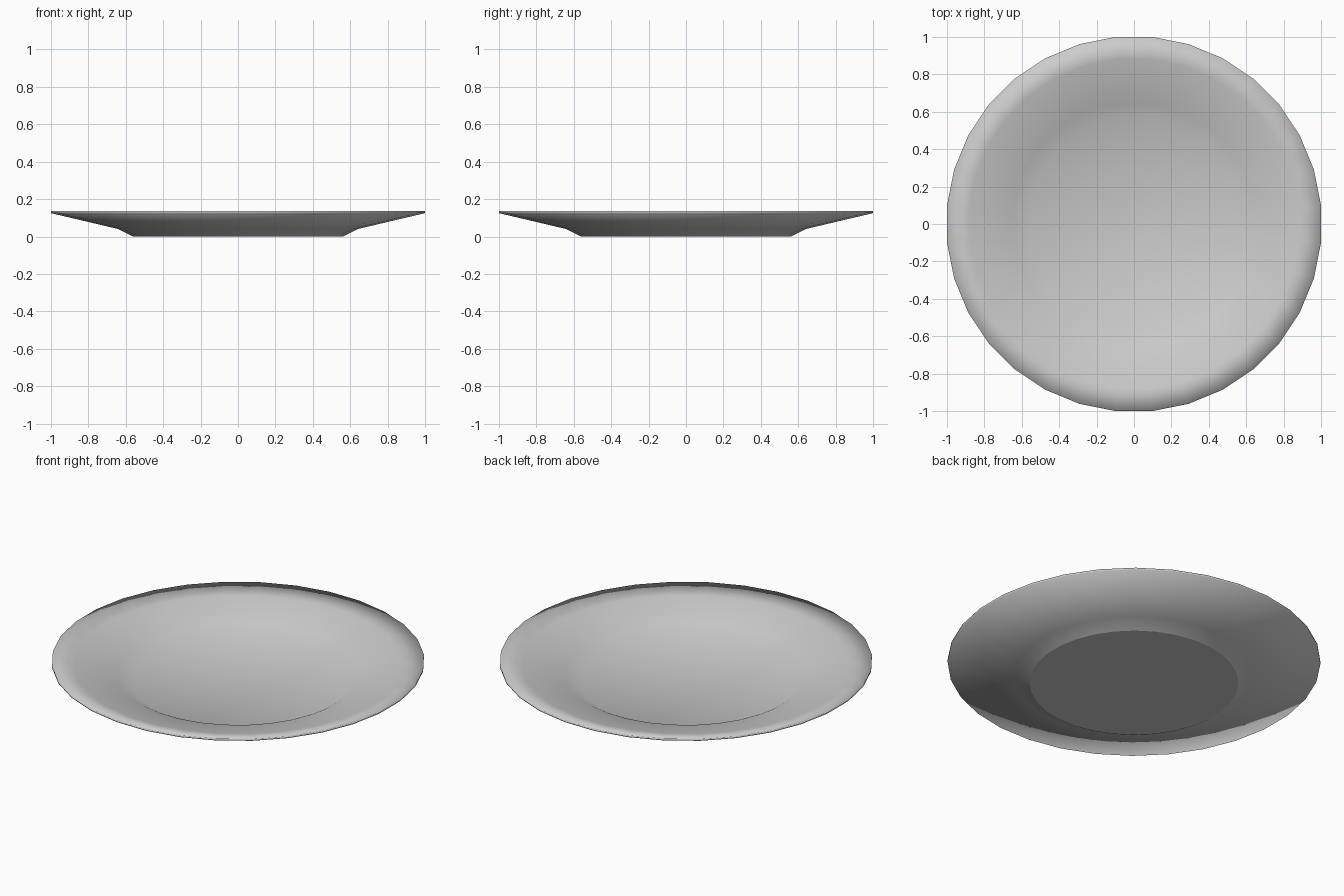
import bpy, bmesh, math

if "Cube" in bpy.data.objects:
    bpy.data.objects.remove(bpy.data.objects["Cube"])

SIDES = 32
K = 1 / math.cos(math.pi / SIDES)   # flats sit on the measured radius

# Cross-section (radius, height): foot, underside, rim, inner well
PROFILE = [(0.56, 0.0), (0.64, 0.04), (1.0, 0.125), (1.0, 0.136),
           (0.88, 0.111), (0.65, 0.056), (0.57, 0.014)]

bm = bmesh.new()


def ring(r, z):
    step = 2 * math.pi / SIDES
    return [bm.verts.new((r * K * math.cos((i + 0.5) * step),
                          r * K * math.sin((i + 0.5) * step), z))
            for i in range(SIDES)]


rings = [ring(r, z) for r, z in PROFILE]

# Walls between neighbouring rings
for a, b in zip(rings, rings[1:]):
    for i in range(SIDES):
        j = (i + 1) % SIDES
        bm.faces.new((a[i], a[j], b[j], b[i]))

# Eating surface
centre = bm.verts.new((0, 0, 0.012))
for i in range(SIDES):
    bm.faces.new((rings[-1][i], rings[-1][(i + 1) % SIDES], centre))

for f in bm.faces:
    f.smooth = True

# Flat base with a crisp edge
base = bm.faces.new(rings[0][::-1])
for e in base.edges:
    e.smooth = False

bm.normal_update()
mesh = bpy.data.meshes.new("plate")
bm.to_mesh(mesh)
bm.free()
plate = bpy.data.objects.new("plate", mesh)
bpy.context.collection.objects.link(plate)
